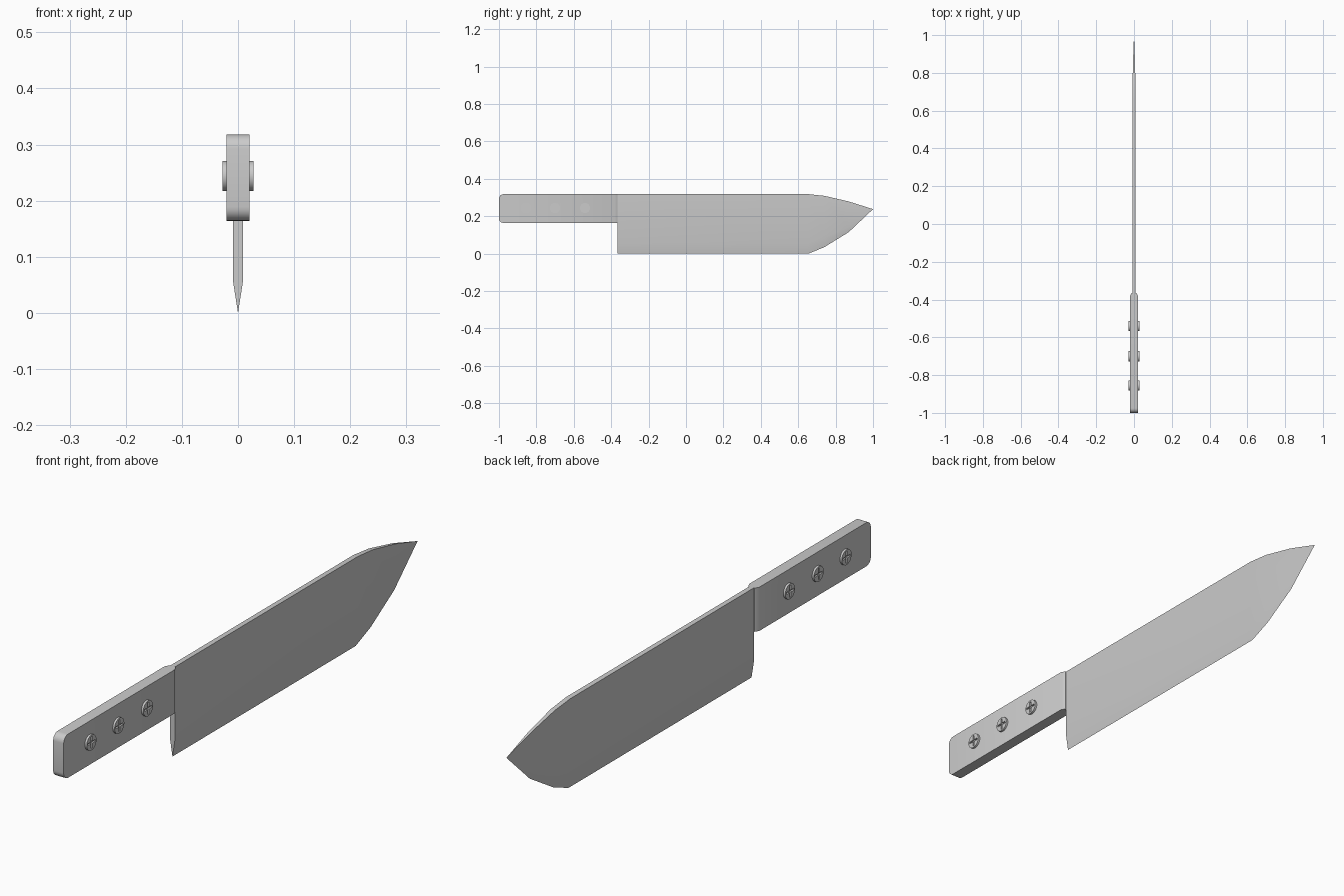
import bpy, bmesh
from math import sin, cos, pi

if "Cube" in bpy.data.objects:
    bpy.data.objects.remove(bpy.data.objects["Cube"])


def make_object(name, bm, smooth=True):
    bmesh.ops.recalc_face_normals(bm, faces=bm.faces)
    mesh = bpy.data.meshes.new(name)
    bm.to_mesh(mesh)
    bm.free()
    ob = bpy.data.objects.new(name, mesh)
    bpy.context.collection.objects.link(ob)
    if smooth:
        bpy.ops.object.select_all(action='DESELECT')
        ob.select_set(True)
        bpy.context.view_layer.objects.active = ob
        bpy.ops.object.shade_smooth_by_angle(angle=pi / 6)
    return ob


def prism(bm, outline, x0, x1):
    """Extrude a (y, z) outline from x0 to x1."""
    a = [bm.verts.new((x0, y, z)) for y, z in outline]
    b = [bm.verts.new((x1, y, z)) for y, z in outline]
    n = len(outline)
    bm.faces.new(a)
    bm.faces.new(b)
    sides = [bm.faces.new((a[i], a[(i + 1) % n], b[(i + 1) % n], b[i])) for i in range(n)]
    return sides


# Blade: wedge cross-sections lofted from heel to tip (y, spine z, edge z, half thickness)
stations = [(-0.365, 0.318, 0.0, 0.009), (0.655, 0.318, 0.0, 0.009),
            (0.74, 0.309, 0.035, 0.008), (0.87, 0.279, 0.115, 0.005)]
bm = bmesh.new()
rings = []
for y, top, edge, t in stations:
    mid = edge + 0.18 * (top - edge)
    rings.append([bm.verts.new(p) for p in
                  ((-t, y, top), (t, y, top), (t, y, mid), (0, y, edge), (-t, y, mid))])
tip = bm.verts.new((0, 1.0, 0.238))
bm.faces.new(rings[0])
for r, s in zip(rings, rings[1:]):
    for i in range(5):
        j = (i + 1) % 5
        bm.faces.new((r[i], r[j], s[j], s[i]))
for i in range(5):
    bm.faces.new((rings[-1][i], rings[-1][(i + 1) % 5], tip))
make_object("blade", bm)

# Handle: slab with rounded butt corners and a short collar tapering to the blade
low, high, rad, butt, front = 0.164, 0.318, 0.025, -1.0, -0.38
outline = [(front, low), (front, high)]
for cz, start in ((high - rad, pi / 2), (low + rad, pi)):
    for k in range(7):
        a = start + k * pi / 12
        outline.append((butt + rad + rad * cos(a), cz + rad * sin(a)))
bm = bmesh.new()
front_face = prism(bm, outline, -0.0205, 0.0205)[0]
collar = bmesh.ops.extrude_discrete_faces(bm, faces=[front_face])["faces"][0]
for v in collar.verts:
    v.co.y = -0.365
    v.co.x *= 0.6
bmesh.ops.remove_doubles(bm, verts=bm.verts, dist=1e-5)
make_object("handle", bm)

# Screws: discs through the handle with cross recesses on both sides
screw_y, screw_z = (-0.855, -0.70, -0.54), 0.244
bm, cut = bmesh.new(), bmesh.new()
w, l = 0.0035, 0.021
plus = [(w, l), (-w, l), (-w, w), (-l, w), (-l, -w), (-w, -w),
        (-w, -l), (w, -l), (w, -w), (l, -w), (l, w), (w, w)]
for y in screw_y:
    circle = [(y + 0.027 * cos(k * pi / 16), screw_z + 0.027 * sin(k * pi / 16)) for k in range(32)]
    prism(bm, circle, -0.028, 0.028)
    for side in (-1, 1):
        prism(cut, [(y + a, screw_z + b) for a, b in plus], side * 0.0215, side * 0.04)
screws = make_object("screws", bm)
cutter = make_object("screw_slot_cutter", cut, smooth=False)
cutter.hide_render = True
cutter.hide_set(True)
mod = screws.modifiers.new("cross_slots", 'BOOLEAN')
mod.object = cutter
mod.operation = 'DIFFERENCE'
mod.solver = 'EXACT'
